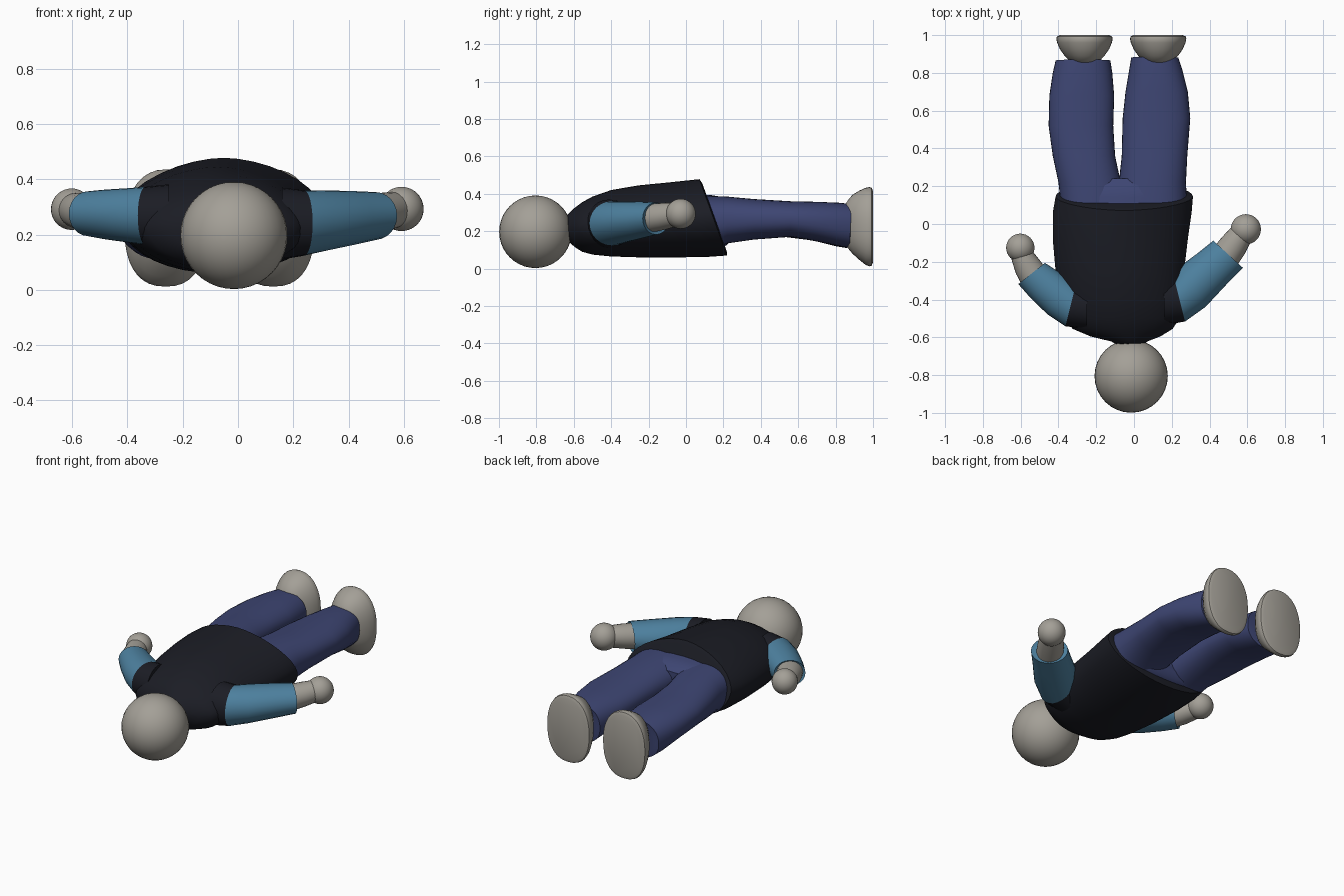
import bpy, bmesh, math
from mathutils import Vector


def material(name, color):
    m = bpy.data.materials.new(name)
    m.diffuse_color = (*color, 1)
    return m


SKIN = material("warm_grey", (0.37, 0.35, 0.31))
SHIRT = material("dark_shirt", (0.011, 0.012, 0.018))
SLEEVE = material("blue_sleeve", (0.075, 0.22, 0.35))
DENIM = material("denim", (0.047, 0.06, 0.17))


def skin_rings(name, rings, mat, angle=45):
    """Bridge closed rings of points and cap both ends."""
    bm = bmesh.new()
    loops = [[bm.verts.new(p) for p in ring] for ring in rings]
    n = len(loops[0])
    for a, b in zip(loops, loops[1:]):
        for i in range(n):
            j = (i + 1) % n
            bm.faces.new((a[i], a[j], b[j], b[i]))
    bm.faces.new(loops[0])
    bm.faces.new(loops[-1])
    bmesh.ops.recalc_face_normals(bm, faces=bm.faces[:])
    mesh = bpy.data.meshes.new(name)
    bm.to_mesh(mesh)
    bm.free()
    ob = bpy.data.objects.new(name, mesh)
    bpy.context.collection.objects.link(ob)
    finish(ob, mat, angle)


def finish(ob, mat, angle):
    ob.data.materials.append(mat)
    bpy.ops.object.select_all(action='DESELECT')
    ob.select_set(True)
    bpy.context.view_layer.objects.active = ob
    bpy.ops.object.shade_smooth_by_angle(angle=math.radians(angle))


def loft(name, sections, mat, upper=2.3, lower=2.3, n=36):
    """Sections along y: (y, x_min, x_max, z_min, z_max, slant)."""
    rings = []
    for y, x0, x1, z0, z1, slant in sections:
        ring = []
        for i in range(n):
            t = 2 * math.pi * i / n
            c, s = math.cos(t), math.sin(t)
            p = upper if s > 0 else lower
            x = math.copysign(abs(c) ** (2 / p), c) * (x1 - x0) / 2
            z = math.copysign(abs(s) ** (2 / p), s) * (z1 - z0) / 2
            ring.append(((x0 + x1) / 2 + x, y - slant * z, (z0 + z1) / 2 + z))
        rings.append(ring)
    skin_rings(name, rings, mat)


def limb(name, stations, mat, n=24):
    """Stations: (x, y, z, direction x, direction y, half width, half height)."""
    rings = []
    for x, y, z, dx, dy, w, h in stations:
        side = Vector((-dy, dx, 0)).normalized()
        rings.append([Vector((x, y, z)) + side * w * math.cos(2 * math.pi * i / n)
                      + Vector((0, 0, h * math.sin(2 * math.pi * i / n))) for i in range(n)])
    skin_rings(name, rings, mat)


def ball(name, loc, r, mat):
    bpy.ops.mesh.primitive_uv_sphere_add(segments=32, ring_count=20, radius=r, location=loc)
    bpy.context.object.name = name
    finish(bpy.context.object, mat, 60)


# Head
ball("head", (-0.015, -0.805, 0.197), 0.194, SKIN)

# Shirt body: domed front, flatter back, slanted hem
loft("shirt_body", [
    (-0.64, -0.09, 0.05, 0.15, 0.28, 0),
    (-0.622, -0.12, 0.07, 0.14, 0.30, 0),
    (-0.595, -0.23, 0.14, 0.115, 0.325, 0),
    (-0.555, -0.325, 0.205, 0.09, 0.355, 0),
    (-0.50, -0.36, 0.24, 0.075, 0.385, 0),
    (-0.40, -0.39, 0.255, 0.065, 0.42, 0),
    (-0.25, -0.415, 0.265, 0.06, 0.445, 0.02),
    (-0.08, -0.43, 0.285, 0.06, 0.46, 0.1),
    (0.06, -0.43, 0.305, 0.062, 0.472, 0.22),
    (0.145, -0.415, 0.312, 0.07, 0.478, 0.36),
    (0.153, -0.395, 0.295, 0.09, 0.455, 0.36),
], SHIRT, 1.78, 2.05)

# Trousers: hips and two legs
loft("trouser_hips", [
    (0.10, -0.385, 0.275, 0.10, 0.40, 0.3),
    (0.17, -0.385, 0.275, 0.11, 0.392, 0.2),
    (0.215, -0.37, 0.26, 0.135, 0.38, 0.1),
    (0.24, -0.33, 0.22, 0.17, 0.35, 0.0),
], DENIM, 2.3)
loft("trouser_leg_left", [
    (0.13, -0.39, -0.05, 0.11, 0.39, 0.3),
    (0.22, -0.40, -0.07, 0.135, 0.385, 0),
    (0.36, -0.43, -0.10, 0.155, 0.372, 0),
    (0.52, -0.452, -0.11, 0.17, 0.36, 0),
    (0.68, -0.448, -0.105, 0.15, 0.357, 0),
    (0.80, -0.43, -0.115, 0.12, 0.352, 0),
    (0.865, -0.415, -0.125, 0.11, 0.345, -0.05),
    (0.866, -0.39, -0.15, 0.135, 0.32, 0),
], DENIM)
loft("trouser_leg_right", [
    (0.13, -0.09, 0.28, 0.11, 0.39, 0.3),
    (0.22, -0.08, 0.275, 0.135, 0.385, 0),
    (0.36, -0.065, 0.282, 0.155, 0.372, 0),
    (0.56, -0.06, 0.298, 0.17, 0.36, 0),
    (0.70, -0.045, 0.285, 0.145, 0.357, 0),
    (0.82, -0.025, 0.255, 0.12, 0.352, 0),
    (0.88, -0.015, 0.235, 0.11, 0.345, -0.05),
    (0.881, 0.01, 0.21, 0.135, 0.32, 0),
], DENIM)

# Feet: flared shoes with flat soles
for side, cx in (("left", -0.262), ("right", 0.128)):
    loft("foot_" + side, [(y, cx - w, cx + w, z0, z1, 0) for y, w, z0, z1 in (
        (0.845, 0.06, 0.14, 0.33),
        (0.865, 0.08, 0.11, 0.365),
        (0.89, 0.105, 0.08, 0.395),
        (0.925, 0.13, 0.048, 0.416),
        (0.96, 0.145, 0.02, 0.432),
        (0.98, 0.149, 0.012, 0.436),
        (0.993, 0.146, 0.016, 0.432),
        (1.0, 0.13, 0.035, 0.415))], SKIN, 2.2, 2.4)

# Arms: dark shoulders, tapered sleeves, wrists and ball hands
left = (-0.335, -0.43, 0.268, -1, 0.25, 0.115, 0.105)
limb("shoulder_left", [(-0.25, -0.44, 0.262, -1, 0, 0.115, 0.12), left], SHIRT)
limb("sleeve_left", [
    left,
    (-0.40, -0.382, 0.27, -0.8, 0.5, 0.112, 0.098),
    (-0.48, -0.318, 0.273, -0.68, 0.62, 0.1, 0.09),
    (-0.542, -0.262, 0.276, -0.62, 0.78, 0.09, 0.081),
    (-0.536, -0.27, 0.276, -0.62, 0.78, 0.07, 0.065)], SLEEVE)
limb("wrist_left", [
    (-0.53, -0.28, 0.278, -0.5, 0.8, 0.076, 0.072),
    (-0.56, -0.23, 0.282, -0.45, 0.85, 0.073, 0.07),
    (-0.588, -0.175, 0.288, -0.35, 0.9, 0.062, 0.062),
    (-0.60, -0.13, 0.29, -0.35, 0.9, 0.058, 0.058)], SKIN)
ball("hand_left", (-0.602, -0.126, 0.292), 0.075, SKIN)

right = (0.24, -0.395, 0.242, 1, 0.25, 0.125, 0.118)
limb("shoulder_right", [(0.16, -0.41, 0.24, 1, 0, 0.125, 0.13), right], SHIRT)
limb("sleeve_right", [
    right,
    (0.31, -0.332, 0.25, 0.8, 0.52, 0.127, 0.11),
    (0.41, -0.24, 0.26, 0.68, 0.66, 0.113, 0.098),
    (0.498, -0.16, 0.268, 0.66, 0.72, 0.106, 0.086),
    (0.49, -0.17, 0.268, 0.66, 0.72, 0.08, 0.068)], SLEEVE)
limb("wrist_right", [
    (0.485, -0.17, 0.272, 0.6, 0.75, 0.078, 0.076),
    (0.525, -0.115, 0.28, 0.58, 0.8, 0.075, 0.072),
    (0.56, -0.065, 0.288, 0.55, 0.8, 0.066, 0.066),
    (0.585, -0.035, 0.292, 0.55, 0.8, 0.06, 0.06)], SKIN)
ball("hand_right", (0.592, -0.028, 0.293), 0.08, SKIN)
